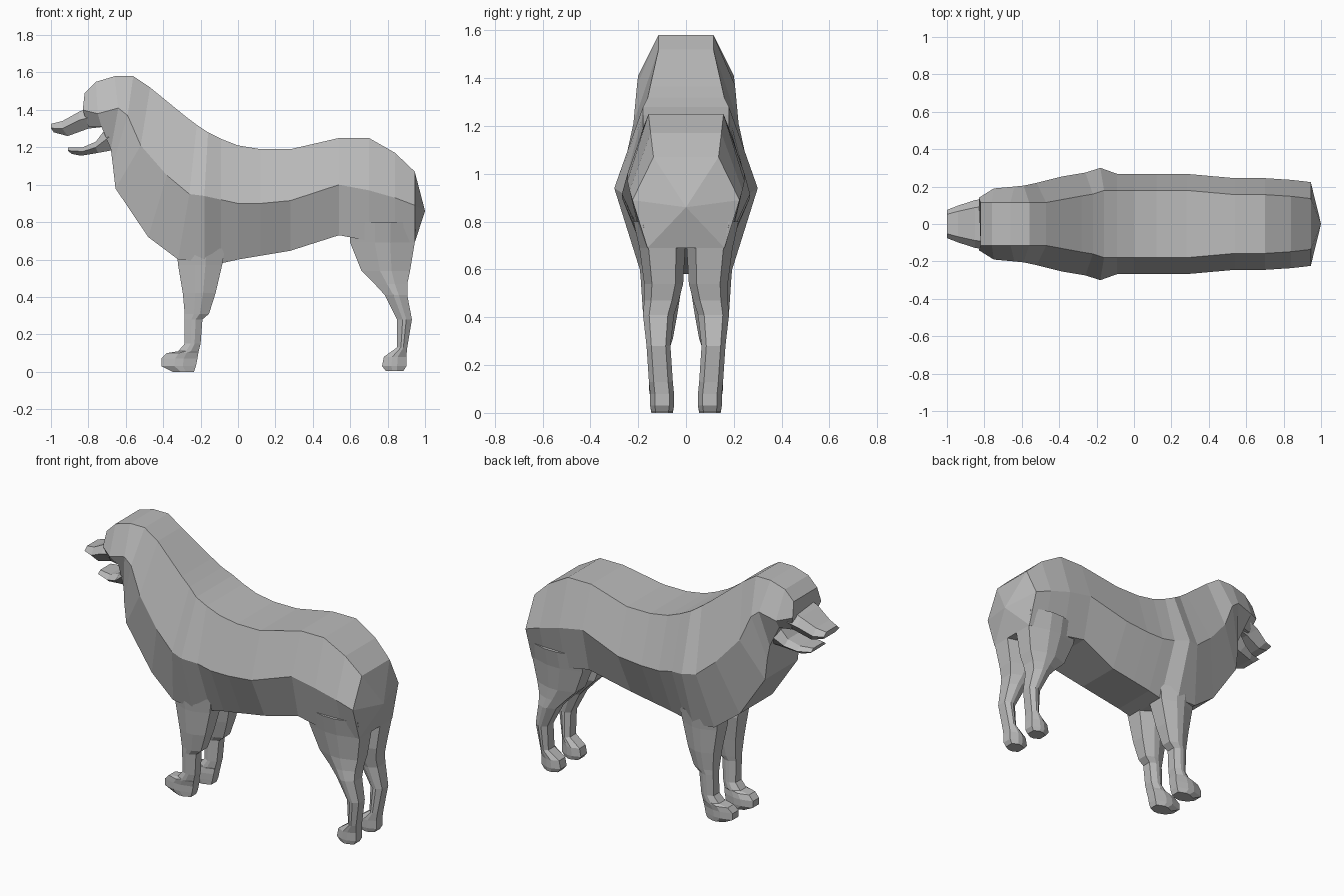
import bpy, bmesh

if "Cube" in bpy.data.objects:
    bpy.data.objects.remove(bpy.data.objects["Cube"])

coat = bpy.data.materials.new("grey coat")
coat.diffuse_color = (0.5, 0.5, 0.5, 1)
coat.use_nodes = True
coat.node_tree.nodes["Principled BSDF"].inputs["Base Color"].default_value = coat.diffuse_color


def loft(name, rings, tip=None):
    """Skin a list of equal-length closed rings; close ends flat, or to a tip."""
    bm = bmesh.new()
    loops = [[bm.verts.new(p) for p in ring] for ring in rings]
    n = len(loops[0])
    for a, b in zip(loops, loops[1:]):
        for i in range(n):
            j = (i + 1) % n
            bm.faces.new((a[i], a[j], b[j], b[i]))
    bm.faces.new(loops[0])
    if tip:
        t = bm.verts.new(tip)
        for i in range(n):
            bm.faces.new((loops[-1][i], loops[-1][(i + 1) % n], t))
    else:
        bm.faces.new(loops[-1])
    bmesh.ops.recalc_face_normals(bm, faces=bm.faces)
    mesh = bpy.data.meshes.new(name)
    bm.to_mesh(mesh)
    bm.free()
    mesh.materials.append(coat)
    ob = bpy.data.objects.new(name, mesh)
    bpy.context.collection.objects.link(ob)
    return ob


def hex_ring(top, mid, bot):
    """Mirrored six-sided section from (x, z, half width) points."""
    pts = [(x, w, z) for x, z, w in (top, mid, bot)]
    return pts + [(x, -w, z) for x, w, z in reversed(pts)]


def trunk_ring(x, z_top, z_mid, z_bot, w):
    """Upright section: flanks bulge past the back, the belly is narrower."""
    belly = 0.14 if z_top < 1.25 and x < 0.6 else w + 0.025
    return hex_ring((x, z_top, w), (x, z_mid, w + 0.088), (x, z_bot, belly))


def mouth_ring(x, z_top, z_bot, w, lean):
    """Muzzle or jaw section, widest in the middle."""
    return hex_ring((x, z_top, w), (x, (z_top + z_bot) / 2, w * 1.45),
                    (x + lean, z_bot, w))


def leg(name, side, sections):
    """Bevelled limb from (z, front x, back x, inner y, outer y) sections."""
    rings = []
    for z, x0, x1, yi, yo in sections:
        c, h, m = (yi + yo) / 2, (yo - yi) * 0.3, (x0 + x1) / 2
        q = (x1 - x0) * 0.12
        pts = [(x0, c - h), (x0, c + h), (m - q, yo), (m + q, yo),
               (x1, c + h), (x1, c - h), (m + q, yi), (m - q, yi)]
        rings.append([(x, side * y, z) for x, y in pts])
    loft(name, rings)


# Head, neck and shoulders: sections lean forward
head = [hex_ring(*r) for r in (
    ((-.82, 1.49, .115), (-.83, 1.40, .14), (-.80, 1.31, .11)),
    ((-.76, 1.55, .115), (-.75, 1.38, .19), (-.73, 1.31, .13)),
    ((-.66, 1.58, .115), (-.64, 1.41, .20), (-.68, 1.19, .15)),
    ((-.56, 1.58, .115), (-.59, 1.37, .205), (-.67, 1.11, .16)),
    ((-.47, 1.52, .115), (-.52, 1.21, .22), (-.655, .98, .16)),
    ((-.28, 1.365, .15), (-.38, 1.05, .255), (-.48, .72, .16)),
    ((-.22, 1.32, .16), (-.26, .95, .275), (-.32, .60, .18)),
    ((-.16, 1.28, .18), (-.18, .94, .30), (-.18, .59, .19)))]

# Back, belly and rump: upright sections
trunk = [trunk_ring(*r) for r in (
    (-.09, 1.245, .92, .58, .18),
    (0, 1.21, .90, .60, .18),
    (.12, 1.19, .90, .62, .18),
    (.28, 1.19, .915, .647, .18),
    (.54, 1.25, 1.0, .73, .157),
    (.70, 1.25, .97, .70, .157),
    (.84, 1.17, .93, .69, .148),
    (.945, 1.07, .89, .69, .136))]
loft("body", head + trunk, tip=(1.0, 0, .86))

# Open mouth: upper muzzle and lower jaw
loft("muzzle", [mouth_ring(*r) for r in (
    (-1.0, 1.325, 1.28, .052, .015), (-.94, 1.34, 1.26, .068, .03),
    (-.85, 1.39, 1.30, .088, .05), (-.74, 1.44, 1.31, .10, .03))])
loft("lower_jaw", [mouth_ring(*r) for r in (
    (-.91, 1.20, 1.165, .05, .02), (-.83, 1.20, 1.155, .068, -.01),
    (-.76, 1.23, 1.17, .085, .01), (-.67, 1.35, 1.19, .11, .03))])

# Legs with paws
front = ((.66, -.33, -.07, .02, .20), (.57, -.32, -.085, .012, .19),
         (.42, -.295, -.12, .035, .18), (.31, -.285, -.155, .055, .165),
         (.28, -.285, -.19, .065, .16), (.15, -.285, -.20, .06, .155),
         (.11, -.32, -.21, .055, .155), (.10, -.38, -.212, .055, .155),
         (.07, -.41, -.217, .05, .15), (.03, -.41, -.225, .05, .15),
         (0, -.35, -.235, .055, .145))
rear = ((.80, .60, .95, .03, .22), (.69, .60, .945, .003, .195),
        (.54, .66, .92, .012, .175), (.47, .73, .905, .03, .175),
        (.41, .785, .905, .05, .18), (.28, .85, .93, .065, .165),
        (.13, .85, .905, .055, .155), (.08, .78, .90, .05, .15),
        (.03, .77, .90, .05, .15), (.005, .79, .885, .055, .145))
for side, label in ((1, "left"), (-1, "right")):
    leg("front_leg_" + label, side, front)
    leg("rear_leg_" + label, side, rear)
